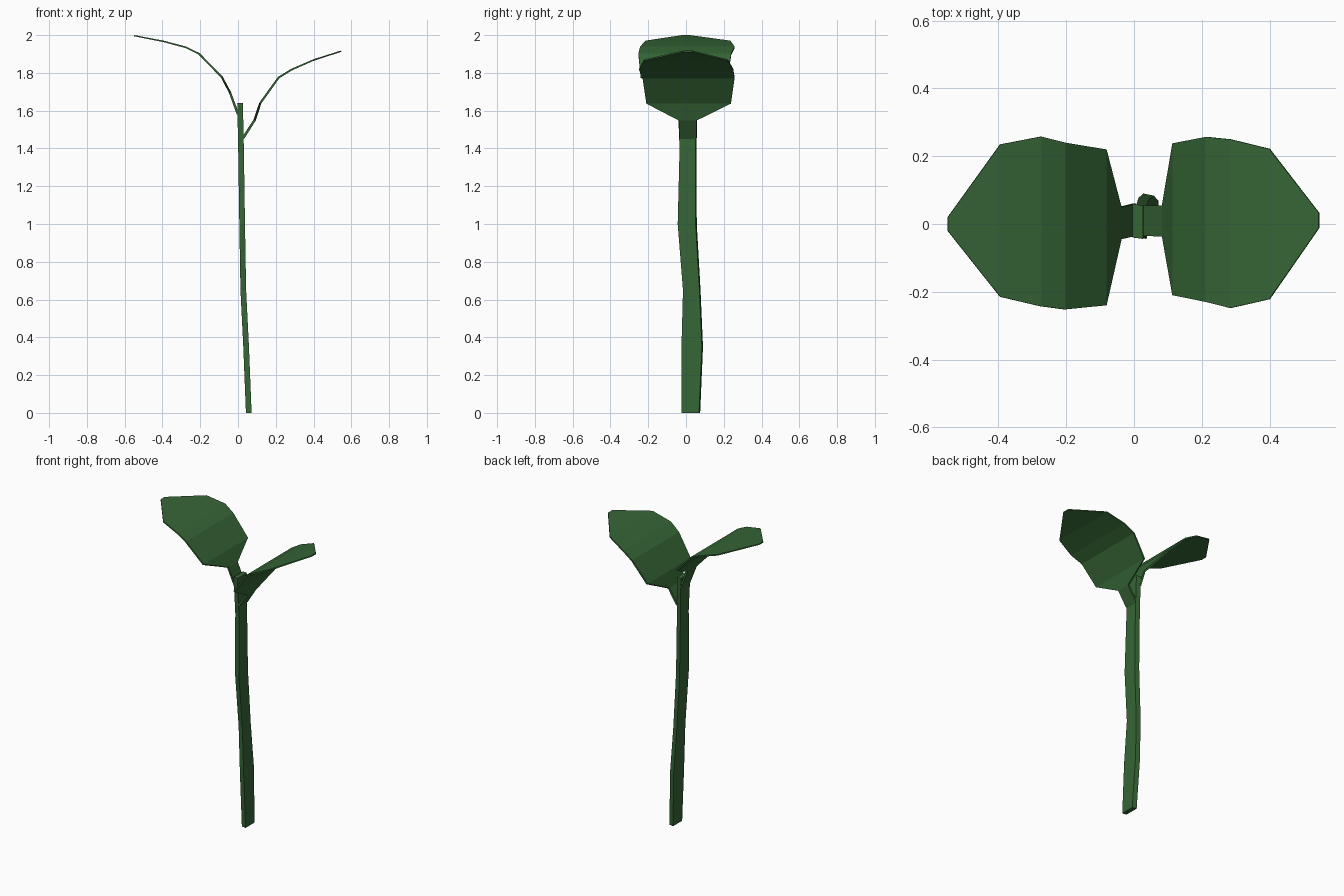
import bpy
import bmesh
from mathutils import Vector

if "Cube" in bpy.data.objects:
    bpy.data.objects.remove(bpy.data.objects["Cube"], do_unlink=True)

green = bpy.data.materials.new("leaf green")
green.use_nodes = True
color = (0.036, 0.130, 0.036, 1)
green.diffuse_color = color
green.node_tree.nodes["Principled BSDF"].inputs["Base Color"].default_value = color


def loft(name, rings):
    """Skin a run of four-cornered rings and cap both ends."""
    bm = bmesh.new()
    loops = [[bm.verts.new(p) for p in ring] for ring in rings]
    for a, b in zip(loops, loops[1:]):
        for i in range(4):
            j = (i + 1) % 4
            bm.faces.new((a[i], a[j], b[j], b[i]))
    bm.faces.new(loops[0])
    bm.faces.new(loops[-1])
    bmesh.ops.recalc_face_normals(bm, faces=bm.faces)
    mesh = bpy.data.meshes.new(name)
    bm.to_mesh(mesh)
    bm.free()
    mesh.materials.append(green)
    bpy.context.collection.objects.link(bpy.data.objects.new(name, mesh))


def leaf(name, stations, thick):
    """Bent blade; each station is x, z, front edge y, back edge y."""
    mids = [Vector((x, 0, z)) for x, z, _, _ in stations]
    rings = []
    for i, (x, z, y0, y1) in enumerate(stations):
        along = (mids[min(i + 1, len(mids) - 1)] - mids[max(i - 1, 0)]).normalized()
        taper = 1 - 0.5 * i / (len(mids) - 1)
        n = Vector((-along.z, 0, along.x)) * thick * taper / 2
        front, back = Vector((x, y0, z)), Vector((x, y1, z))
        rings.append([front + n, back + n, back - n, front - n])
    loft(name, rings)


# Stem: flat strip, z, centre x, front y, back y
stem = [(0, 0.057, -0.02, 0.075), (0.35, 0.043, -0.02, 0.09),
        (0.65, 0.028, -0.012, 0.077), (1.0, 0.022, -0.04, 0.057),
        (1.4, 0.016, -0.03, 0.056), (1.64, 0.011, -0.04, 0.06)]
w = 0.015
loft("stem", [[(x - w, y0, z), (x + w, y0 - 0.004, z), (x + w, y1 - 0.006, z), (x - w, y1, z)]
              for z, x, y0, y1 in stem])

# Two leaves, each running from the stem to the tip
leaf("right_leaf", [(0.0, 1.58, -0.035, 0.06), (-0.042, 1.695, -0.045, 0.05),
                    (-0.085, 1.777, -0.24, 0.22), (-0.205, 1.9, -0.252, 0.24),
                    (-0.275, 1.935, -0.243, 0.258), (-0.395, 1.967, -0.215, 0.235),
                    (-0.55, 1.997, -0.02, 0.02)], 0.013)
leaf("left_leaf", [(0.027, 1.455, -0.035, 0.055), (0.088, 1.55, -0.037, 0.055),
                   (0.118, 1.64, -0.21, 0.238), (0.215, 1.775, -0.23, 0.257),
                   (0.285, 1.818, -0.248, 0.25), (0.4, 1.868, -0.222, 0.222),
                   (0.546, 1.915, -0.012, 0.033)], 0.014)
